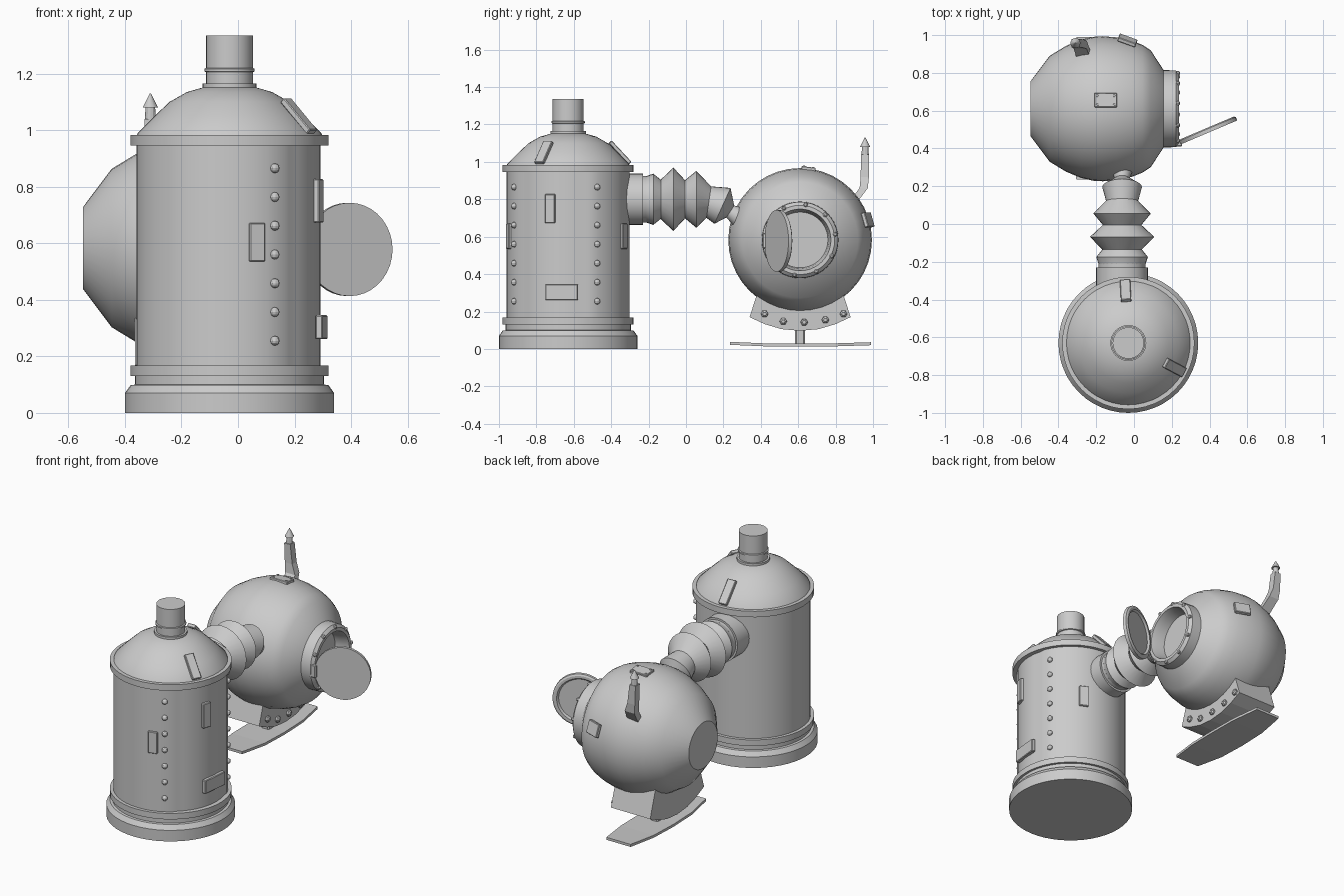
import bpy, bmesh
from math import sin, cos, pi, radians
from mathutils import Vector, Matrix

if "Cube" in bpy.data.objects:
    bpy.data.objects.remove(bpy.data.objects["Cube"])

TANK = Vector((-0.03, -0.63, 0))
BALL = Vector((-0.17, 0.61, 0.583))


def finish(name, bm, smooth=True):
    bmesh.ops.recalc_face_normals(bm, faces=bm.faces)
    me = bpy.data.meshes.new(name)
    bm.to_mesh(me)
    bm.free()
    ob = bpy.data.objects.new(name, me)
    bpy.context.collection.objects.link(ob)
    if smooth:
        bpy.ops.object.select_all(action='DESELECT')
        ob.select_set(True)
        bpy.context.view_layer.objects.active = ob
        bpy.ops.object.shade_smooth_by_angle(angle=radians(28))
    return ob


def loft(name, rings, caps=True, closed=False, smooth=True):
    """Skin a list of equal-length point rings."""
    bm = bmesh.new()
    vr = [[bm.verts.new(p) for p in ring] for ring in rings]
    pairs = list(zip(vr, vr[1:])) + ([(vr[-1], vr[0])] if closed else [])
    for a, b in pairs:
        n = len(a)
        for i in range(n):
            bm.faces.new((a[i], a[(i + 1) % n], b[(i + 1) % n], b[i]))
    if caps and not closed:
        bm.faces.new(vr[0])
        bm.faces.new(vr[-1])
    return finish(name, bm, smooth)


def circle(c, r, axis, n=32):
    q = Vector(axis).to_track_quat('Z', 'Y')
    return [Vector(c) + q @ Vector((r * cos(2 * pi * i / n), r * sin(2 * pi * i / n), 0)) for i in range(n)]


def revolve(name, origin, axis, profile, n=32, caps=True):
    """Profile is (radius, distance along axis)."""
    a = Vector(axis).normalized()
    return loft(name, [circle(Vector(origin) + a * h, r, a, n) for r, h in profile], caps)


def box(name, c, size, rot=None):
    bm = bmesh.new()
    m = Matrix.Translation(c) @ (rot or Matrix()) @ Matrix.Diagonal((*size, 1))
    bmesh.ops.create_cube(bm, size=1, matrix=m)
    bmesh.ops.bevel(bm, geom=bm.edges[:], offset=min(size) * 0.15, segments=1, affect='EDGES')
    return finish(name, bm, False)


def on_tank(deg, r, z):
    a = radians(deg)
    return TANK + Vector((r * cos(a), r * sin(a), z))


# Tank base, flanges, dome and chimney
revolve("tank_base", TANK, (0, 0, 1), [(.37, 0), (.37, .07), (.35, .098), (.335, .1), (.335, .135)], 48)
for nm, z in (("lower_flange", .13), ("upper_flange", .945)):
    revolve(nm, TANK, (0, 0, 1), [(.35, z), (.35, z + .038)], 48)
revolve("tank_dome", TANK, (0, 0, 1),
        [(.33, .975), (.325, .99), (.265, 1.05), (.212, 1.10), (.15, 1.135), (.08, 1.155)], 48)
revolve("chimney_collar", TANK, (0, 0, 1), [(.095, 1.145), (.095, 1.165)])
revolve("chimney", TANK, (0, 0, 1), [(.083, 1.14), (.083, 1.335)])
revolve("chimney_ring", TANK, (0, 0, 1), [(.083, 1.205), (.089, 1.208), (.089, 1.217), (.083, 1.22)])

# Tank wall with a shallow recessed panel on the right side
angles = [-54, -49] + list(range(-42, 14, 7)) + [17, 22] + list(range(30, 302, 8))
wall = [[on_tank(a, .322 if -50 < a < 18 else .33, z) for a in angles] for z in (.12, .96)]
loft("tank_wall", wall)

# Rivet columns either side of the panel
bm = bmesh.new()
for deg in (-61, 28):
    for i in range(7):
        p = on_tank(deg, .33, .255 + i * .1017)
        m = Matrix.Translation(p) @ Matrix.Rotation(radians(deg), 4, 'Z')
        bmesh.ops.create_uvsphere(bm, u_segments=10, v_segments=6, radius=.017, matrix=m)
finish("tank_rivets", bm)

# Plates on the tank wall and dome
for i, (deg, z, w, h) in enumerate(((-73, .603, .058, .137), (-17, .75, .055, .155),
                                    (-6, .303, .175, .085), (64, .603, .058, .137))):
    box(f"wall_plate_{i}", on_tank(deg, .327, z), (.026, w, h), Matrix.Rotation(radians(deg), 4, 'Z'))
for i, deg in enumerate((-28, 93)):
    rot = Matrix.Rotation(radians(deg), 4, 'Z') @ Matrix.Rotation(radians(47), 4, 'Y')
    box(f"dome_plate_{i}", on_tank(deg, .277, 1.05), (.155, .055, .022), rot)

# Hose collar and bellows: (y, z, radius, downward tilt)
revolve("hose_collar", (-.063, -.36, .80), (0, 1, 0), [(.137, 0), (.137, .13), (.125, .13), (.125, .15)])
hose = [(-.23, .80, .122, 0), (-.21, .80, .125, 0), (-.175, .80, .137, 0), (-.135, .80, .105, 0),
        (-.068, .80, .17, 0), (-.005, .80, .102, 0), (.055, .80, .152, 0), (.122, .785, .085, .15),
        (.195, .765, .105, .45), (.237, .735, .038, .65), (.275, .71, .052, .65), (.31, .69, .052, .65)]
loft("bellows_hose", [circle((-.063, y, z), r, (0, 1, -t), 28) for y, z, r, t in hose])

# Round chamber, turned about the x axis
revolve("chamber", (0, BALL.y, BALL.z), (1, 0, 0),
        [(.145, -.548), (.28, -.447), (.333, -.36), (.366, -.28), (.381, -.215), (.384, -.165),
         (.378, -.09), (.36, -.01), (.338, .045), (.31, .088), (.2, .16)], 40, caps=False)
revolve("chamber_end", (0, BALL.y, BALL.z), (1, 0, 0), [(.145, -.548), (.01, -.549)], 40)

# Porthole rim with recess and bolts
revolve("porthole_rim", (0, BALL.y, BALL.z), (1, 0, 0),
        [(.205, .15), (.203, .222), (.185, .238), (.165, .238), (.155, .20), (.145, .12), (.10, .08), (.02, .07)], 40)
for i in range(10):
    a = 2 * pi * (i + .25) / 10
    revolve(f"rim_bolt_{i}", (.222, BALL.y + .19 * cos(a), BALL.z + .19 * sin(a)), (1, 0, 0),
            [(.012, 0), (.012, .016), (.006, .021)], 8)

# Open lid with dished inner side, and its hinge
d = Vector((.92, .39, 0)).normalized()
nrm = Vector((d.y, -d.x, 0))
revolve("open_lid", (.39, .495, .578), nrm,
        [(.13, -.002), (.14, -.014), (.155, -.014), (.165, -.008), (.165, .012)], 36)
box("lid_hinge", (.23, .425, .578), (.05, .03, .08))

# Curved cradle under the chamber, its bolts and post
cradle = [(.34, .17), (.42, .133), (.51, .106), (.61, .097), (.71, .106), (.80, .133), (.88, .17),
          (.813, .38), (.407, .38)]
loft("cradle", [[Vector((x, y, z)) for y, z in cradle] for x in (-.365, -.09)], smooth=False)
for i, (y, z) in enumerate(((.42, .187), (.52, .147), (.632, .143), (.745, .155), (.842, .187))):
    revolve(f"cradle_bolt_{i}", (-.10, y, z), (1, 0, 0), [(.02, 0), (.02, .02), (.01, .028)], 6)
box("cradle_post", (-.22, .61, .065), (.055, .055, .09))

# Foot plate, slightly bowed
foot = [(.235, .085, .03), (.42, .115, .022), (.61, .12, .02), (.80, .115, .022), (.99, .085, .028)]
loft("foot_plate", [[Vector((-.22 + sx * w, y, z + dz)) for sx, dz in ((-1, -.008), (1, -.008), (1, .008), (-1, .008))]
                    for y, w, z in foot], smooth=False)

# Bent exhaust arm with pipe and pointed cap
arm = [(-.265, .89, .78, .036), (-.285, .95, .86, .034), (-.30, .956, .92, .026), (-.31, .957, 1.04, .021)]
loft("exhaust_arm", [[Vector((x + sx * w, y + sy * .022, z)) for sx, sy in ((-1, -1), (1, -1), (1, 1), (-1, 1))]
                     for x, y, z, w in arm], smooth=False)
revolve("exhaust_tip", (-.31, .958, 1.03), (0, 0, 1),
        [(.02, 0), (.017, .05), (.027, .05), (.002, .1)], 12)

# Small plates on the chamber, with rivets on the top one
box("top_plate", (-.15, .655, .963), (.12, .075, .02), Matrix.Rotation(radians(-7), 4, 'X'))
for sx in (-1, 1):
    for sy in (-1, 1):
        revolve("plate_rivet", (-.15 + sx * .045, .655 + sy * .024, .968 - sy * .003), (0, 0, 1), [(.008, 0), (.006, .009)], 8)
box("back_plate", (-.035, .972, .69), (.10, .022, .08),
    Matrix.Rotation(radians(-20), 4, 'Z') @ Matrix.Rotation(radians(17), 4, 'X'))
